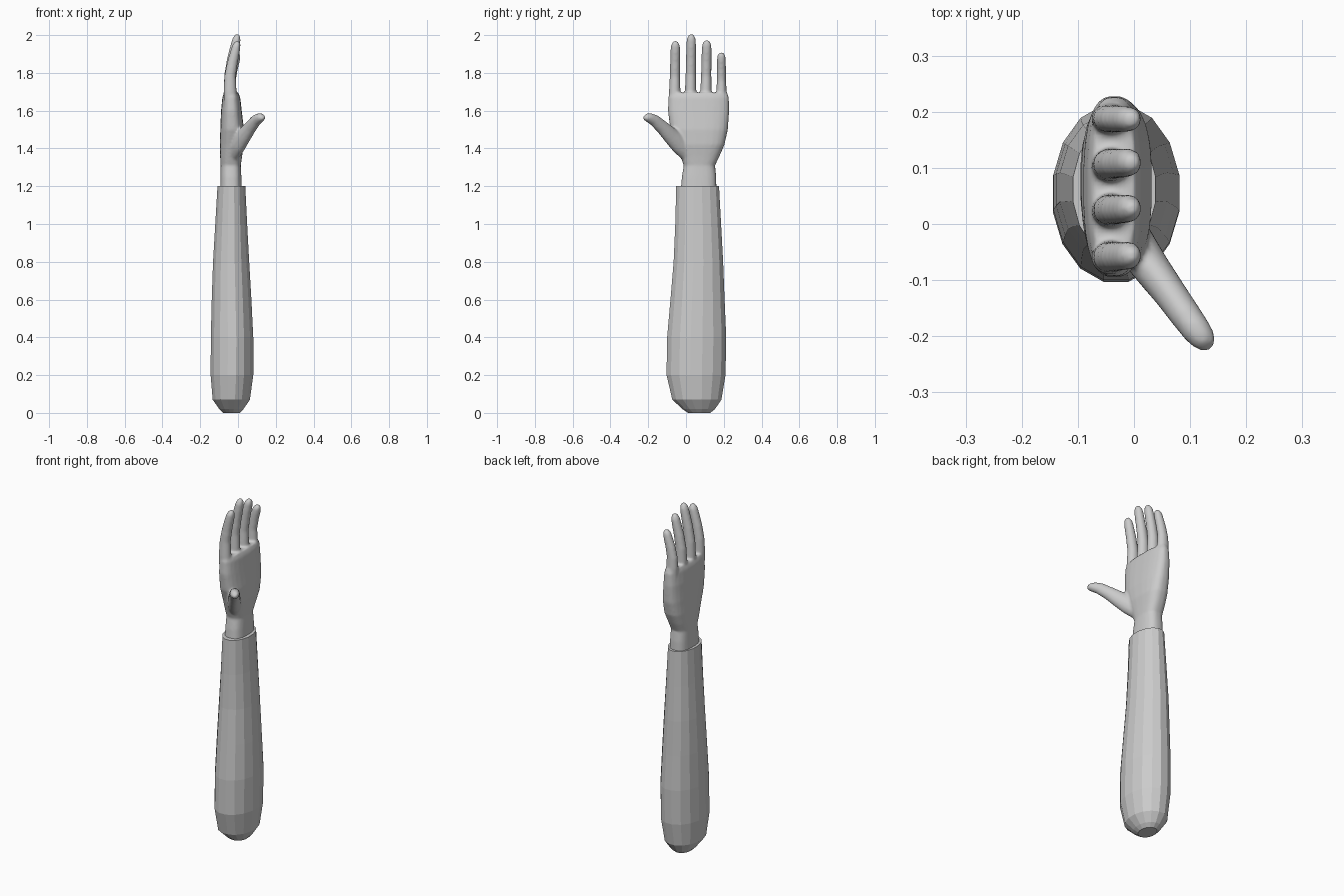
import bpy, bmesh, math
from mathutils import Vector

grey = bpy.data.materials.new("light_grey")
grey.diffuse_color = (0.6, 0.6, 0.6, 1)

X, Y = Vector((1, 0, 0)), Vector((0, 1, 0))


def loft(bm, sections, n, power=2.0, u=X, v=Y):
    """Closed loft through oval rings: each section is (x, y, z, half_u, half_v)."""
    rings = []
    for x, y, z, a, b in sections:
        ring = []
        for i in range(n):
            t = 2 * math.pi * (i + 0.5) / n
            c, s = math.cos(t), math.sin(t)
            c = math.copysign(abs(c) ** (2 / power), c)
            s = math.copysign(abs(s) ** (2 / power), s)
            ring.append(bm.verts.new(Vector((x, y, z)) + u * a * c + v * b * s))
        rings.append(ring)
    for lo, hi in zip(rings, rings[1:]):
        for i in range(n):
            j = (i + 1) % n
            bm.faces.new((lo[i], lo[j], hi[j], hi[i]))
    bm.faces.new(rings[0][::-1])
    bm.faces.new(rings[-1])


def box_section(z, x0, x1, y0, y1):
    return ((x0 + x1) / 2, (y0 + y1) / 2, z, (x1 - x0) / 2, (y1 - y0) / 2)


def finish(bm, name):
    bmesh.ops.recalc_face_normals(bm, faces=bm.faces)
    me = bpy.data.meshes.new(name)
    bm.to_mesh(me)
    bm.free()
    me.materials.append(grey)
    ob = bpy.data.objects.new(name, me)
    bpy.context.collection.objects.link(ob)
    return ob


# Forearm sleeve: faceted tapered oval with a blunt bottom
bm = bmesh.new()
loft(bm, [box_section(*s) for s in (
    (0.0, -0.08, 0.01, 0.01, 0.13),
    (0.02, -0.10, 0.03, -0.02, 0.155),
    (0.07, -0.136, 0.065, -0.075, 0.19),
    (0.2, -0.147, 0.083, -0.106, 0.212),
    (0.4, -0.146, 0.083, -0.103, 0.216),
    (0.6, -0.141, 0.073, -0.085, 0.207),
    (0.8, -0.134, 0.061, -0.068, 0.199),
    (1.0, -0.122, 0.05, -0.059, 0.188),
    (1.2, -0.11, 0.04, -0.054, 0.177))], 16)
finish(bm, "forearm_sleeve")

# Hand: wrist and palm
bm = bmesh.new()
loft(bm, [box_section(*s) for s in (
    (1.15, -0.095, 0.022, -0.03, 0.162),
    (1.25, -0.093, 0.018, -0.022, 0.16),
    (1.31, -0.092, 0.015, -0.012, 0.154),
    (1.36, -0.095, 0.022, -0.03, 0.178),
    (1.42, -0.096, 0.032, -0.052, 0.204),
    (1.5, -0.094, 0.032, -0.083, 0.222),
    (1.6, -0.09, 0.02, -0.096, 0.229),
    (1.67, -0.083, 0.012, -0.094, 0.227),
    (1.695, -0.074, 0.002, -0.087, 0.219))], 24, 2.7)

# Four fingers, gently curled forward: (base y, tip y, tip z, half width)
for y0, y1, top, w in ((-0.06, -0.056, 1.968, 0.031), (0.024, 0.028, 2.004, 0.031),
                       (0.105, 0.11, 1.973, 0.031), (0.188, 0.187, 1.908, 0.028)):
    path = ((-0.2, -0.038, 1.0, 0.036), (0.08, -0.042, 1.0, 0.035), (0.35, -0.042, 0.9, 0.031),
            (0.6, -0.03, 0.87, 0.029), (0.8, -0.016, 0.85, 0.026), (0.91, -0.009, 0.8, 0.023),
            (0.965, -0.006, 0.6, 0.018), (1.0, -0.004, 0.3, 0.009))
    loft(bm, [(x, y0 + (y1 - y0) * t, 1.68 + (top - 1.68) * t, r, w * k)
              for t, x, k, r in path], 12)

# Thumb: rings set square to its outward direction
d = Vector((0.12, -0.175, 0.17)).normalized()
u = Vector((-d.y, d.x, 0)).normalized()
loft(bm, [(-0.035, 0.02, 1.375, 0.04, 0.055), (0.0, -0.035, 1.425, 0.038, 0.054),
          (0.03, -0.078, 1.465, 0.034, 0.046), (0.065, -0.125, 1.512, 0.030, 0.037),
          (0.095, -0.167, 1.549, 0.028, 0.032), (0.114, -0.193, 1.563, 0.026, 0.028),
          (0.126, -0.209, 1.569, 0.021, 0.023), (0.133, -0.217, 1.573, 0.011, 0.013)],
     14, 2.0, u, d.cross(u))
hand = finish(bm, "hand")

# Fuse palm, fingers and thumb into one smooth skin
rm = hand.modifiers.new("fuse", 'REMESH')
rm.mode = 'VOXEL'
rm.voxel_size = 0.007
rm.use_smooth_shade = True
sm = hand.modifiers.new("soften", 'SMOOTH')
sm.factor = 0.5
sm.iterations = 4
